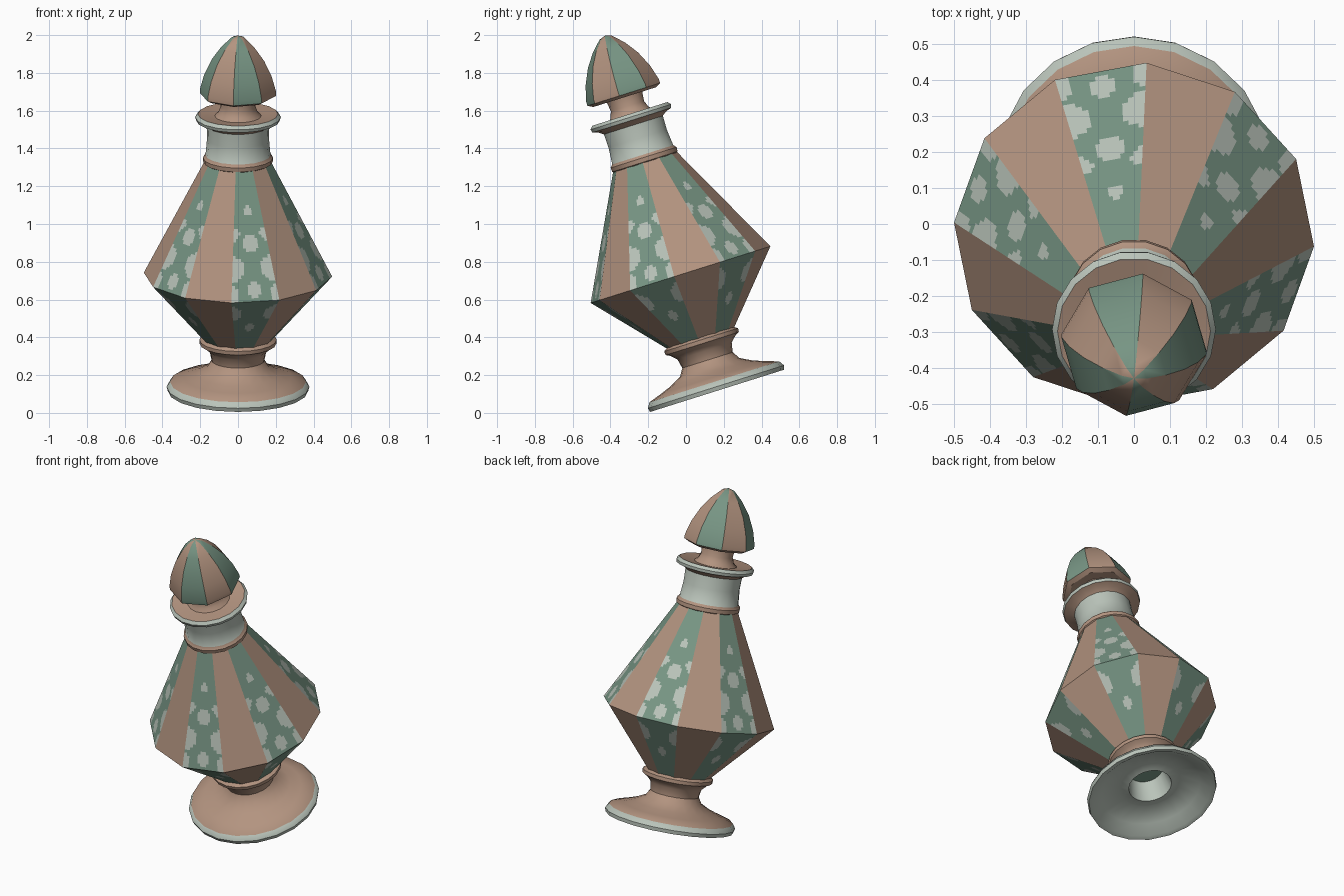
import bpy, bmesh, math
from mathutils import Matrix, Vector

cube = bpy.data.objects.get("Cube")
if cube:
    bpy.data.objects.remove(cube, do_unlink=True)


def material(name, rgb):
    m = bpy.data.materials.new(name)
    m.use_nodes = True
    m.diffuse_color = (*rgb, 1)
    bsdf = next(n for n in m.node_tree.nodes if n.type == 'BSDF_PRINCIPLED')
    bsdf.inputs["Base Color"].default_value = (*rgb, 1)
    return m


MATS = [material("warm_brown", (.45, .295, .215)),
        material("sage_green", (.185, .30, .23)),
        material("pale_grey", (.49, .55, .49))]
BROWN, GREEN, GREY = range(3)

# The whole bottle leans forward about the centre of its foot
LEAN = Matrix.Translation((0, .165, .117)) @ Matrix.Rotation(math.radians(17.5), 4, 'X')


def finish(name, bm, angle=40):
    mesh = bpy.data.meshes.new(name)
    bm.to_mesh(mesh)
    bm.free()
    for m in MATS:
        mesh.materials.append(m)
    ob = bpy.data.objects.new(name, mesh)
    bpy.context.collection.objects.link(ob)
    ob.matrix_world = LEAN
    bpy.ops.object.select_all(action='DESELECT')
    ob.select_set(True)
    bpy.context.view_layer.objects.active = ob
    bpy.ops.object.shade_smooth_by_angle(angle=math.radians(angle))
    return ob


def ring_point(r, s, deg):
    a = math.radians(deg)
    return Vector((r * math.cos(a), r * math.sin(a), s))


def lathe(name, profile, sides, colour, start=0, angle=40):
    """Revolve (radius, height) points; colour(band, side) picks the material."""
    bm = bmesh.new()
    rings = []
    for r, s in profile:
        if r == 0:
            rings.append([bm.verts.new((0, 0, s))] * sides)
        else:
            rings.append([bm.verts.new(ring_point(r, s, start + 360 * k / sides))
                          for k in range(sides)])
    for band, (lo, hi) in enumerate(zip(rings, rings[1:])):
        for k in range(sides):
            n = (k + 1) % sides
            corners = list(dict.fromkeys((lo[k], lo[n], hi[n], hi[k])))
            bm.faces.new(corners).material_index = colour(band, k)
    return finish(name, bm, angle)


# Foot: hollow grey underside, grey rim, brown moulded top and collar
foot = [(0, .20), (.10, .20), (.125, .07), (.18, .085), (.29, .05), (.345, .005),
        (.372, 0), (.378, .022), (.36, .05),
        (.285, .075), (.225, .098), (.165, .13), (.14, .17), (.15, .22), (.18, .25),
        (.203, .262), (.205, .283), (.18, .30)]
lathe("foot", foot, 20,
      lambda b, k: GREEN if b == 0 else GREY if b < 8 else BROWN)

# Body: twelve flat panels, alternately brown and spotted green
LOW, RIDGE, TOP = (.18, .285), (.5, .645), (.17, 1.285)
SPOTS = [(.5, .925, .042), (.5, 1.08, .024), (.5, .70, .038), (.5, .45, .026)]
for edge in (0, 1):
    SPOTS += [(edge, .80, .062), (edge, .97, .034), (edge, .56, .05), (edge, .68, .04)]


def panel_colour(t, s, width):
    for st, ss, size in SPOTS:
        if math.hypot((t - st) * width, s - ss) < size:
            return GREY
    return GREEN


def body():
    bm = bmesh.new()
    for k in range(12):
        green = k % 2 == 0
        a0, a1 = 266 + 30 * k, 296 + 30 * k
        cols = 14 if green else 1
        for (r0, s0), (r1, s1), steps in ((LOW, RIDGE, 24), (RIDGE, TOP, 40)):
            rows = steps if green else 1
            grid = []
            for j in range(rows + 1):
                f = j / rows
                r, s = r0 + (r1 - r0) * f, s0 + (s1 - s0) * f
                left, right = ring_point(r, s, a0), ring_point(r, s, a1)
                grid.append([bm.verts.new(left.lerp(right, i / cols))
                             for i in range(cols + 1)])
            for j in range(rows):
                for i in range(cols):
                    a, b = grid[j][i], grid[j][i + 1]
                    f = bm.faces.new((a, b, grid[j + 1][i + 1], grid[j + 1][i]))
                    width = (grid[j][0].co - grid[j][-1].co).length
                    s = f.calc_center_median().z
                    f.material_index = (panel_colour((i + .5) / cols, s, width)
                                        if green else BROWN)
    bmesh.ops.remove_doubles(bm, verts=bm.verts, dist=.0005)
    return finish("body", bm, 35)


body()

# Neck: brown ring, grey tube, flared lip with a grey edge and brown top
neck = [(.165, 1.262), (.184, 1.272), (.186, 1.295), (.172, 1.31),
        (.164, 1.40), (.166, 1.475), (.19, 1.492),
        (.222, 1.502), (.227, 1.52), (.212, 1.537),
        (.15, 1.53), (.11, 1.525), (0, 1.525)]
lathe("neck_and_lip", neck, 18,
      lambda b, k: BROWN if b < 3 or b in (5, 6) or b > 8 else GREY)

# Stopper stem
stem = [(.13, 1.52), (.105, 1.545), (.092, 1.58), (.098, 1.63), (.12, 1.65)]
lathe("stopper_stem", stem, 16, lambda b, k: BROWN)

# Stopper: eight-sided pointed dome with alternating stripes
stopper = [(0, 1.65), (.10, 1.64), (.175, 1.63), (.203, 1.645), (.203, 1.668),
           (.18, 1.75), (.14, 1.835), (.09, 1.905), (.035, 1.96), (0, 1.972)]
lathe("stopper", stopper, 8,
      lambda b, k: GREEN if b > 2 and k % 2 == 0 else BROWN, start=263, angle=32)
